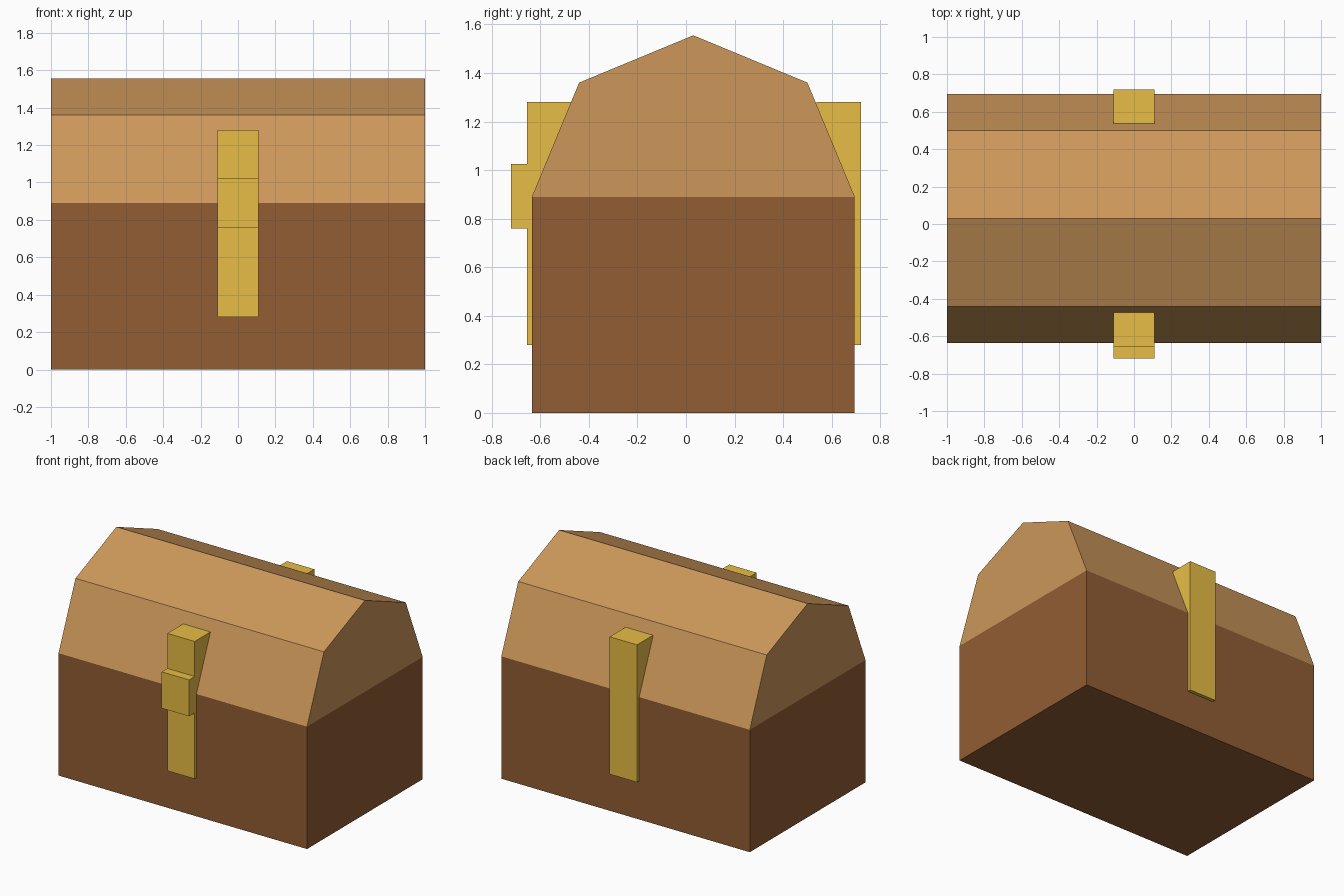
import bpy, bmesh, math
from mathutils import Vector

if "Cube" in bpy.data.objects:
    bpy.data.objects.remove(bpy.data.objects["Cube"])


def material(name, rgb):
    lin = [((c / 255 + 0.055) / 1.055) ** 2.4 for c in rgb]
    m = bpy.data.materials.new(name)
    m.diffuse_color = (*lin, 1)
    m.use_nodes = True
    m.node_tree.nodes["Principled BSDF"].inputs["Base Color"].default_value = m.diffuse_color
    return m


DARK_WOOD = material("dark wood", (145, 93, 52))
LIGHT_WOOD = material("light wood", (204, 151, 90))
GOLD = material("gold", (232, 190, 70))

Y0, RADIUS, RIM = 0.03, 0.665, 0.89


def prism(name, profile, x_half, mat):
    """Extrude a closed (y, z) profile along x."""
    bm = bmesh.new()
    face = bm.faces.new([bm.verts.new((-x_half, y, z)) for y, z in profile])
    ext = bmesh.ops.extrude_face_region(bm, geom=[face])["geom"]
    verts = [g for g in ext if isinstance(g, bmesh.types.BMVert)]
    bmesh.ops.translate(bm, verts=verts, vec=Vector((2 * x_half, 0, 0)))
    bmesh.ops.recalc_face_normals(bm, faces=bm.faces)
    mesh = bpy.data.meshes.new(name)
    bm.to_mesh(mesh)
    bm.free()
    mesh.materials.append(mat)
    obj = bpy.data.objects.new(name, mesh)
    bpy.context.collection.objects.link(obj)
    return obj


def block(name, x_half, y, z, mat):
    return prism(name, [(y[0], z[0]), (y[1], z[0]), (y[1], z[1]), (y[0], z[1])],
                 x_half, mat)


# Chest body
block("chest_body", 1.0, (Y0 - RADIUS, Y0 + RADIUS), (0, RIM), DARK_WOOD)

# Faceted lid: upper half of an octagon
arc = [(Y0 + RADIUS * math.cos(i * math.pi / 4),
        RIM + RADIUS * math.sin(i * math.pi / 4)) for i in range(5)]
prism("lid", arc, 1.0, LIGHT_WOOD)

# Metal straps and the front clasp
block("front_strap", 0.11, (-0.655, -0.472), (0.28, 1.28), GOLD)
block("back_strap", 0.11, (0.537, 0.72), (0.28, 1.28), GOLD)
block("clasp", 0.11, (-0.72, -0.54), (0.76, 1.025), GOLD)
